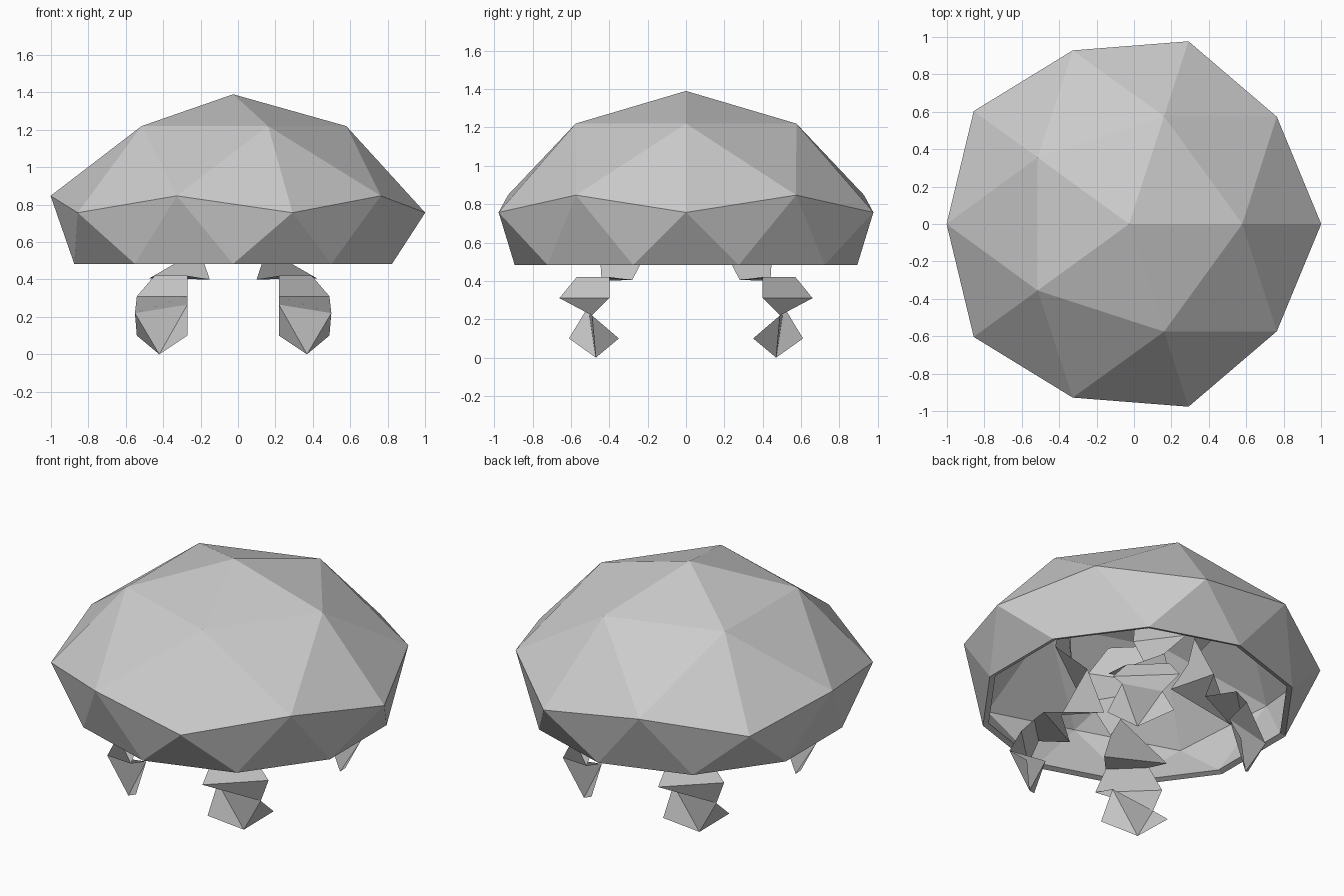
import bpy, math

if "Cube" in bpy.data.objects:
    bpy.data.objects.remove(bpy.data.objects["Cube"])

CX = -0.026  # the cap's facets are lopsided, so its axis sits slightly left


def make(name, verts, faces):
    me = bpy.data.meshes.new(name)
    me.from_pydata(verts, [], faces)
    me.update()
    ob = bpy.data.objects.new(name, me)
    bpy.context.collection.objects.link(ob)
    ob.location.x = CX
    return ob


def polar(r, deg, z):
    a = math.radians(deg)
    return (r * math.cos(a), r * math.sin(a), z)


# Cap: upper half of a faceted sphere with its equator pulled in to a flat rim
verts = [(0, 0, 1.39)]
verts += [polar(0.605, 72 * k, 1.22) for k in range(5)]
verts += [polar(1.027, 36 * k, 0.757) if k % 2 == 0 else polar(0.976, 36 * k, 0.847)
          for k in range(10)]
verts += [polar(0.893, 18 + 36 * k, 0.483) for k in range(10)]
upper = lambda k: 1 + k % 5
belt = lambda k: 6 + k % 10
rim = lambda k: 16 + k % 10
faces = []
for k in range(5):
    faces += [(0, upper(k), upper(k + 1)),
              (upper(k), belt(2 * k - 1), belt(2 * k)),
              (upper(k), belt(2 * k), belt(2 * k + 1)),
              (upper(k), belt(2 * k + 1), upper(k + 1))]
for k in range(10):
    faces += [(belt(k), rim(k), belt(k + 1)), (belt(k), rim(k - 1), rim(k))]
cap = make("cap", verts, faces)
shell = cap.modifiers.new("thickness", 'SOLIDIFY')
shell.thickness = 0.035
shell.offset = -1

# Tentacles: crumpled ribbon hanging from inside the cap, left/right edge pairs
rows = [
    ((0.36, -0.20, 1.10), (0.14, -0.42, 1.10)),
    ((0.30, -0.36, 0.92), (0.06, -0.50, 0.94)),
    ((0.20, -0.20, 0.74), (0.03, -0.46, 0.73)),
    ((0.06, -0.22, 0.52), (0.18, -0.45, 0.56)),
    ((0.45, -0.28, 0.405), (0.125, -0.44, 0.40)),
    ((0.42, -0.40, 0.42), (0.245, -0.57, 0.42)),
    ((0.515, -0.40, 0.31), (0.245, -0.66, 0.31)),
    ((0.525, -0.49, 0.22), (0.245, -0.51, 0.265)),
    ((0.515, -0.35, 0.10), (0.245, -0.61, 0.10)),
]
verts = [p for row in rows for p in row] + [(0.395, -0.47, 0.0)]
n = len(rows)
faces = [(2 * i, 2 * i + 1, 2 * i + 3, 2 * i + 2) for i in range(n - 2)]
# Pointed end
a, tip = 2 * n - 4, 2 * n
faces += [(a, tip, a + 2), (a, a + 1, tip), (a + 1, a + 3, tip)]
tentacles = make("tentacles", verts, faces)
mirror = tentacles.modifiers.new("four_copies", 'MIRROR')
mirror.use_axis = (True, True, False)
mirror.use_mirror_merge = False
